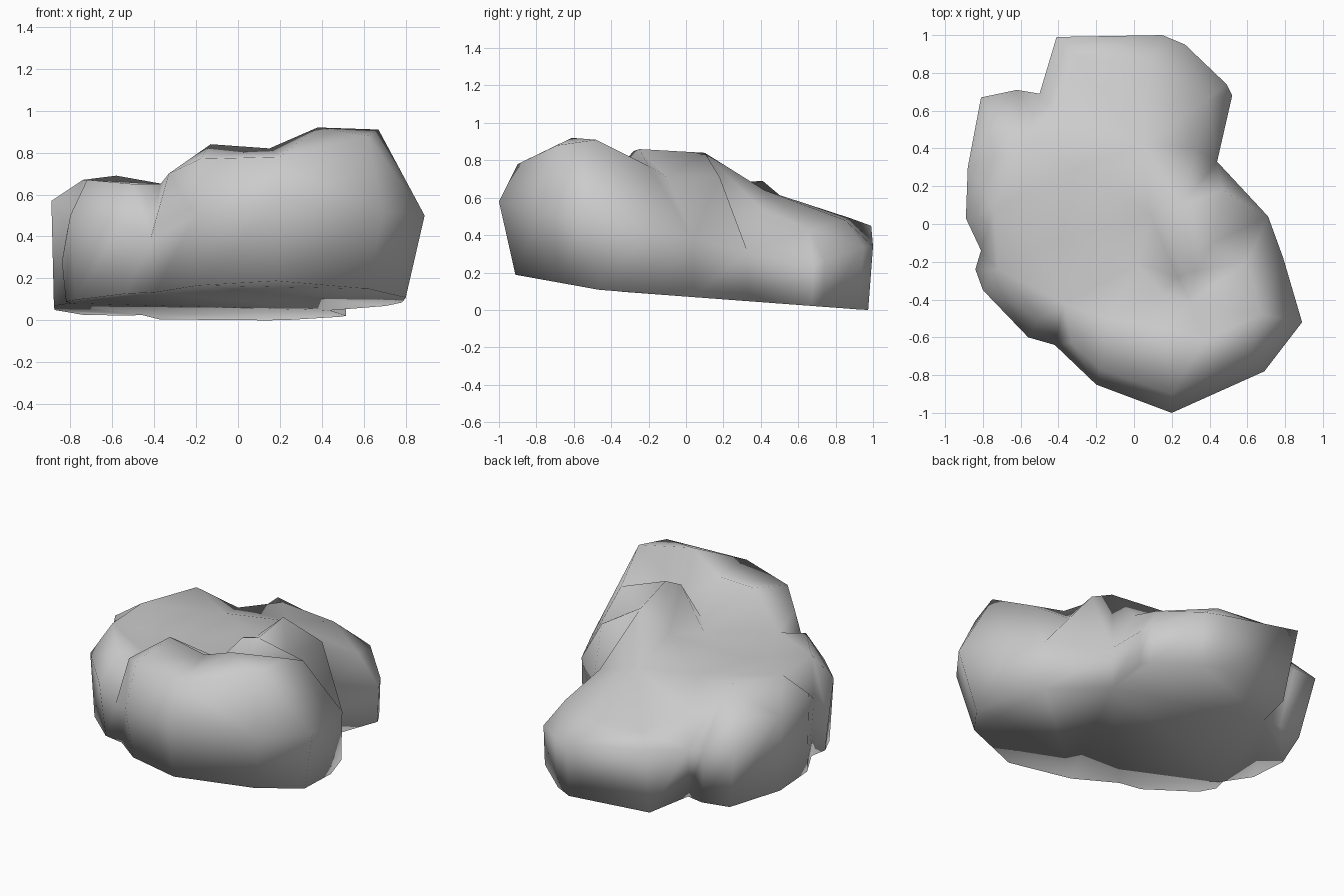
import bpy, bmesh
from mathutils import Vector
from mathutils.geometry import delaunay_2d_cdt

# Widest outline of the boulder, counter-clockwise: x, y, height
rim = [
    (0.20, -1.00, .58), (0.69, -0.78, .52), (0.89, -0.52, .50), (0.79, -0.18, .42),
    (0.71, 0.04, .38), (0.44, 0.33, .31), (0.52, 0.68, .24), (0.49, 0.74, .27),
    (0.27, 0.95, .34), (0.15, 1.00, .34), (-0.41, 0.99, .45), (-0.50, 0.69, .36),
    (-0.62, 0.71, .40), (-0.81, 0.67, .42), (-0.88, 0.30, .52), (-0.89, 0.03, .57),
    (-0.81, -0.14, .45), (-0.84, -0.24, .28), (-0.80, -0.35, .50), (-0.56, -0.60, .46),
    (-0.42, -0.64, .38), (-0.20, -0.85, .50),
]

# Shoulders, lobes, hump and pit of the top
crown = [
    # front ridge
    (0.20, -0.90, .78), (0.62, -0.69, .88), (0.67, -0.48, .91), (0.38, -0.61, .92),
    (-0.18, -0.77, .77), (-0.33, -0.63, .70), (-0.13, -0.50, .84), (0.15, -0.55, .82),
    # pit and the hump behind it
    (0.14, -0.36, .63), (0.30, -0.41, .70), (0.02, -0.21, .63), (0.23, -0.28, .85),
    (0.32, -0.25, .86), (0.25, 0.10, .84), (0.09, 0.05, .69), (0.42, -0.10, .71),
    # right shoulder
    (0.60, -0.20, .77), (0.47, 0.18, .71),
    # left lobes and the crease between them
    (-0.37, -0.42, .65), (-0.50, -0.50, .65), (-0.72, -0.24, .67), (-0.40, -0.09, .62),
    (-0.74, 0.08, .67), (-0.58, 0.41, .69), (-0.74, 0.52, .58), (-0.30, 0.30, .64),
    (-0.42, 0.60, .53),
    # back lobe
    (0.05, 0.42, .64), (0.33, 0.40, .54), (0.39, 0.66, .43), (0.08, 0.85, .48),
    (-0.30, 0.88, .49),
]

n = len(rim)
pts = rim + crown
flat = [Vector(p[:2]) for p in pts]
edges = [(i, (i + 1) % n) for i in range(n)]
out_verts, _, tris, *_ = delaunay_2d_cdt(flat, edges, [], 1, 1e-5)


def height(v):
    return min(pts, key=lambda p: (p[0] - v.x) ** 2 + (p[1] - v.y) ** 2)[2]


def foot(x, y):
    """Point of the underside below an outline point."""
    s = 0.95 + 0.03 * y - 0.04 * x
    if y > 0.5 and x < -0.35:
        s = 0.91
    elif x > 0.4 and y > -0.3:
        s = 0.99
    x, y = x * s, y * s
    z = 0.105 - 0.18 * (y + 0.45) if y < -0.45 else 0.0745 * (0.96 - y)
    return x, y, max(0, z)


bm = bmesh.new()

# Top surface
top = [bm.verts.new((v.x, v.y, height(v))) for v in out_verts]
for t in tris:
    bm.faces.new([top[i] for i in t])

# Walls tapering to a gently tilted underside
base = [bm.verts.new(foot(x, y)) for x, y, z in rim]
upper = [min(top, key=lambda v: (v.co - Vector(p)).length) for p in rim]
for a, b in edges:
    bm.faces.new((base[a], base[b], upper[b], upper[a]))
bottom = bm.faces.new(base[::-1])
bmesh.ops.triangulate(bm, faces=[bottom])
bmesh.ops.recalc_face_normals(bm, faces=bm.faces)

mesh = bpy.data.meshes.new("boulder")
bm.to_mesh(mesh)
bm.free()
boulder = bpy.data.objects.new("boulder", mesh)
bpy.context.collection.objects.link(boulder)

# Smooth stone surface
bpy.context.view_layer.objects.active = boulder
boulder.select_set(True)
bpy.ops.object.shade_smooth()
